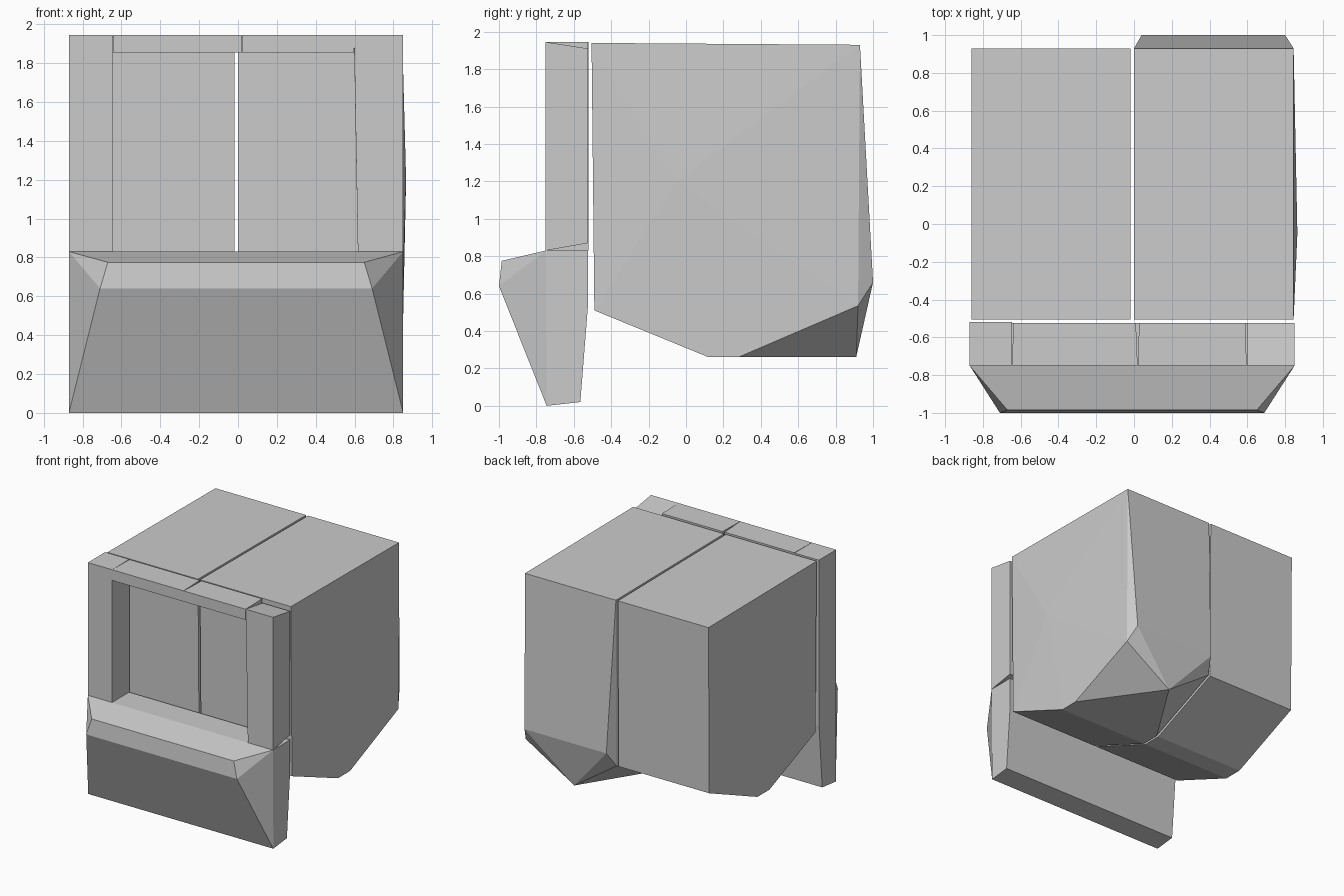
import bpy, bmesh

if "Cube" in bpy.data.objects:
    bpy.data.objects.remove(bpy.data.objects["Cube"])


def hull(name, points):
    """Flat-faced convex solid around a few corner points."""
    bm = bmesh.new()
    for p in points:
        bm.verts.new(p)
    res = bmesh.ops.convex_hull(bm, input=bm.verts[:])
    loose = {v for v in res["geom_interior"] + res["geom_unused"]
             if isinstance(v, bmesh.types.BMVert) and v.is_valid}
    bmesh.ops.delete(bm, geom=list(loose), context='VERTS')
    bmesh.ops.dissolve_limit(bm, angle_limit=0.005, verts=bm.verts[:], edges=bm.edges[:])
    bmesh.ops.recalc_face_normals(bm, faces=bm.faces[:])
    mesh = bpy.data.meshes.new(name)
    bm.to_mesh(mesh)
    bm.free()
    obj = bpy.data.objects.new(name, mesh)
    bpy.context.collection.objects.link(obj)
    return obj


def span(x0, x1, profile):
    """A y-z profile repeated at two x positions."""
    return [(x, y, z) for x in (x0, x1) for y, z in profile]


L, R = -0.87, 0.85

# Chamfered lower front block
hull("lower_front_block",
     span(L, R, [(-0.75, 0.83), (-0.523, 0.83), (-0.523, 0.55),
                 (-0.565, 0.02), (-0.745, 0.0)])
     + span(-0.67, 0.65, [(-0.985, 0.775)])
     + span(-0.71, 0.69, [(-1.0, 0.64)]))

# Posts on both sides of the front opening
hull("left_post", span(L, -0.645, [(-0.75, 0.83), (-0.52, 0.83),
                                   (-0.52, 1.945), (-0.75, 1.945)]))
hull("right_post", [(x, y, z)
                    for y, z, xi in [(-0.75, 0.83, 0.617), (-0.523, 0.87, 0.617),
                                     (-0.523, 1.91, 0.597), (-0.75, 1.945, 0.597)]
                    for x in (xi, R)])

# Two header beams, with thin wedge gaps between the pieces
for name, front, back in (("left_header", (-0.644, 0.019), (-0.64, 0.01)),
                          ("right_header", (0.021, 0.596), (0.027, 0.59))):
    hull(name, [(x, y, z) for y, ends in ((-0.75, front), (-0.523, back))
                for x in ends for z in (1.855, 1.945)])

# Rear boxes share a profile with a sloped underside
upper = [(0.93, 1.93), (-0.505, 1.94), (-0.49, 0.51)]
keel = [(0.12, 0.26), (0.28, 0.26), (0.92, 0.535)]
hull("left_rear_box", span(-0.86, -0.018, upper + keel))

# Right box adds a rear bulge, a pointed keel and a slightly domed side
hull("right_rear_box",
     span(0.0, 0.845, upper + keel)
     + span(0.04, 0.80, [(1.0, 0.66)])
     + [(0.40, 0.91, 0.26), (0.865, -0.05, 1.2)])
